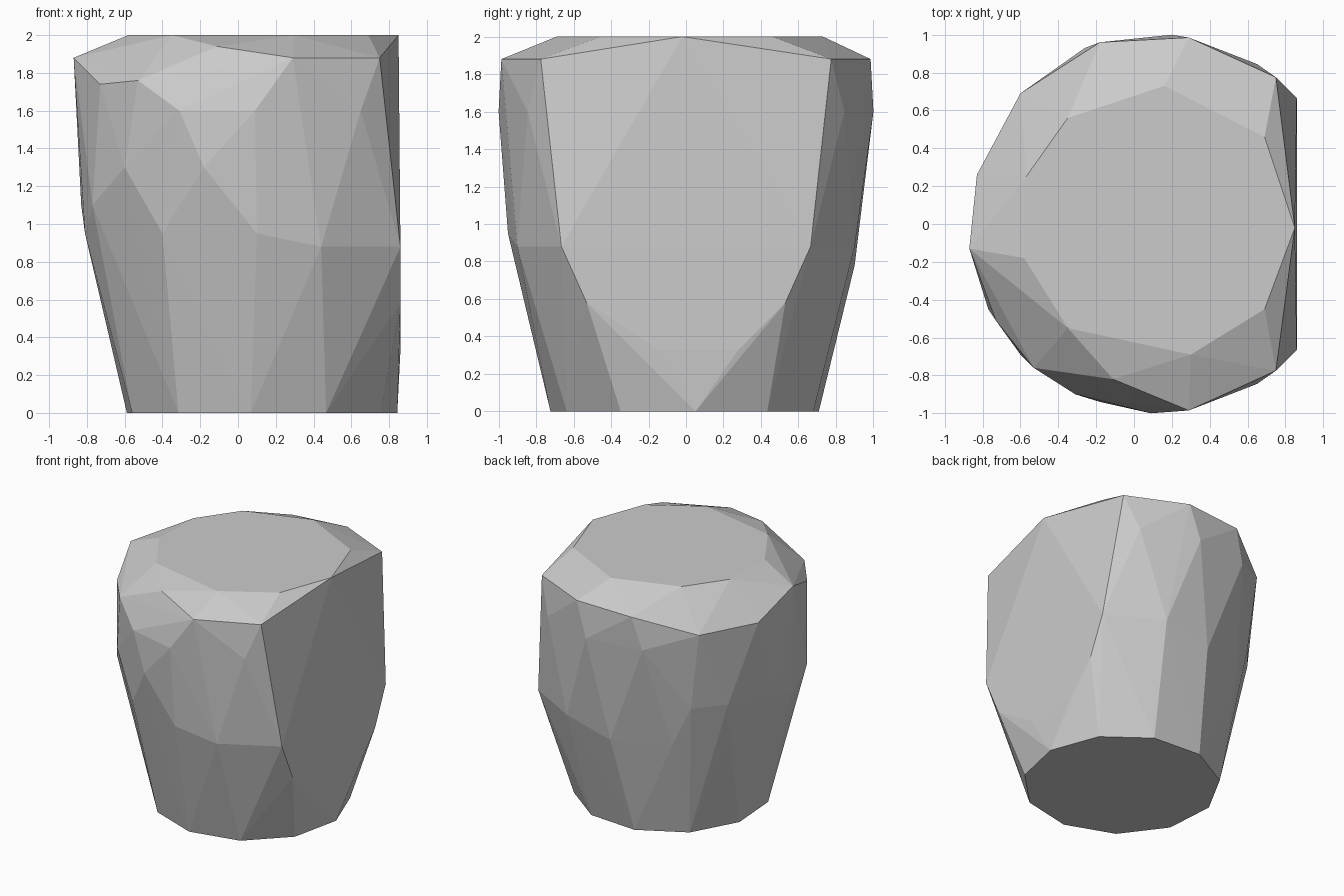
import bpy
import bmesh
from math import cos, sin, tau
from mathutils import Vector

default_cube = bpy.data.objects.get("Cube")
if default_cube:
    bpy.data.objects.remove(default_cube, do_unlink=True)


def make_material(name, colour):
    material = bpy.data.materials.new(name)
    material.use_nodes = True
    material.diffuse_color = colour
    shader = material.node_tree.nodes["Principled BSDF"]
    shader.inputs["Base Color"].default_value = colour
    return material


def regular_ring(sides, centre_x, radius, phase, height):
    """Corners of a regular polygon lying flat at one height."""
    angles = [phase + tau * index / sides for index in range(sides)]
    return [Vector((centre_x + radius * cos(a), radius * sin(a), height)) for a in angles]


def at_height(height, outline):
    """Lift a flat outline to one height."""
    return [Vector((x, y, height)) for x, y in outline]


def front_and_back(points):
    """Repeat each point on the front and on the back."""
    return [Vector((x, side * y, z)) for x, y, z in points for side in (-1, 1)]


def hull_object(name, points, material):
    """Wrap the points in a faceted convex skin."""
    bm = bmesh.new()
    for point in points:
        bm.verts.new(point)
    result = bmesh.ops.convex_hull(bm, input=bm.verts[:])
    unused = set(result["geom_interior"]) | set(result["geom_unused"])
    loose = [item for item in unused if isinstance(item, bmesh.types.BMVert)]
    bmesh.ops.delete(bm, geom=loose, context="VERTS")
    bmesh.ops.recalc_face_normals(bm, faces=bm.faces[:])
    mesh = bpy.data.meshes.new(name)
    bm.to_mesh(mesh)
    bm.free()
    mesh.materials.append(material)
    obj = bpy.data.objects.new(name, mesh)
    bpy.context.scene.collection.objects.link(obj)
    return obj


# Flat base
base_ring = regular_ring(sides=11, centre_x=.12, radius=.725, phase=.07, height=0)

# Flat top
top_ring = at_height(2, [
    (.85, -.02), (.69, .46), (.16, .73), (-.35, .56), (-.57, .25),
    (-.58, -.18), (-.35, -.55), (.3, -.69), (.69, -.45),
])

# Corners shared by the front and back, including the sheared side
paired_corners = front_and_back([
    (.75, .775, 1.88), (.29, .985, 1.88), (.65, .845, 1.6),
    (.86, .665, .88), (.86, .53, .58), (.44, .9, .88),
])

# Toe of the sheared side
side_toe = at_height(.33, [(.86, -.15), (.86, .28)])

# Chipped rim on the rounded side
rim = [Vector(p) for p in (
    (-.18, .96, 1.86), (-.6, .69, 1.72), (-.83, .26, 1.72), (-.87, -.13, 1.88),
    (-.73, -.51, 1.74), (-.53, -.76, 1.76), (-.11, -.82, 1.94),
)]

# Bulge below the rim
bulge = at_height(1.6, [(.09, -1), (-.31, -.9), (.2, 1), (-.26, .93)])
bulge += at_height(1.3, [(-.18, -.94), (-.6, -.69)])

# Waist where the sides start to taper
waist = at_height(1.1, [(-.77, -.45), (-.83, .04), (-.7, .46), (-.52, .68)])
waist += at_height(.95, [(.1, -.95), (-.4, -.78), (-.81, -.2)])
waist += at_height(.78, [(-.66, .39), (-.76, .1), (-.38, .72), (.05, .9)])

stone = make_material("stone grey", (.6, .6, .6, 1))
hull_object(
    "stone_block",
    base_ring + top_ring + paired_corners + side_toe + rim + bulge + waist,
    stone,
)
